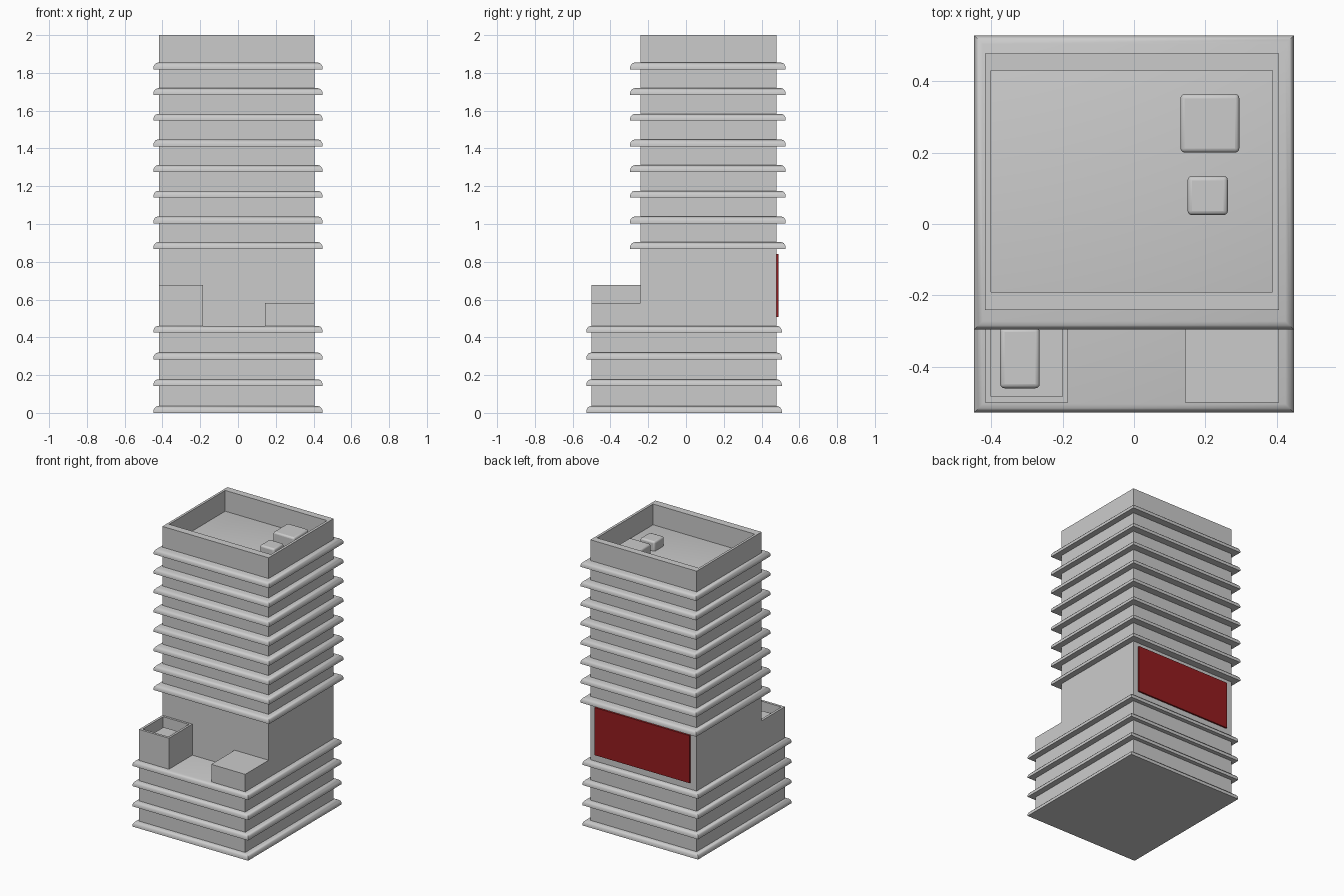
import bpy, bmesh

if "Cube" in bpy.data.objects:
    bpy.data.objects.remove(bpy.data.objects["Cube"])


def loft(name, rings):
    """Skin a stack of rectangles (x0, x1, y0, y1, z) and cap both ends."""
    bm = bmesh.new()
    loops = [[bm.verts.new(p) for p in ((x0, y0, z), (x1, y0, z), (x1, y1, z), (x0, y1, z))]
             for x0, x1, y0, y1, z in rings]
    bm.faces.new(loops[0][::-1])
    for a, b in zip(loops, loops[1:]):
        for i in range(4):
            j = (i + 1) % 4
            bm.faces.new((a[i], a[j], b[j], b[i]))
    bm.faces.new(loops[-1])
    mesh = bpy.data.meshes.new(name)
    bm.to_mesh(mesh)
    bm.free()
    ob = bpy.data.objects.new(name, mesh)
    bpy.context.collection.objects.link(ob)
    return ob


def box(name, x0, x1, y0, y1, z0, z1):
    return loft(name, [(x0, x1, y0, y1, z0), (x0, x1, y0, y1, z1)])


def tub(name, outer, inner, z0, z1, floor):
    """Block with a sunken roof behind a parapet."""
    return loft(name, [(*outer, z0), (*outer, z1), (*inner, z1), (*inner, floor)])


def smooth(ob):
    bpy.ops.object.select_all(action='DESELECT')
    ob.select_set(True)
    bpy.context.view_layer.objects.active = ob
    bpy.ops.object.shade_smooth_by_angle()


def rounded_box(name, *dims):
    ob = box(name, *dims)
    mod = ob.modifiers.new("round", 'BEVEL')
    mod.width, mod.segments = 0.012, 3
    smooth(ob)
    return ob


def ledges(name, y0, y1, z0, pitch, count):
    """Stack of floor slabs with a rounded upper edge."""
    x = 0.448
    ins = [(0.0, 0.0), (0.0, 0.012), (0.004, 0.023), (0.012, 0.032), (0.024, 0.036)]
    ob = loft(name, [(-x + d, x - d, y0 + d, y1 - d, z0 + h) for d, h in ins])
    mod = ob.modifiers.new("floors", 'ARRAY')
    mod.count = count
    mod.use_relative_offset = False
    mod.use_constant_offset = True
    mod.constant_offset_displace = (0, 0, pitch)
    smooth(ob)
    return ob


X0, X1 = -0.417, 0.406
FRONT, SETBACK, BACK = -0.50, -0.241, 0.478

# Podium and tower
box("podium", X0, X1, FRONT, BACK, 0, 0.455)
tub("tower", (X0, X1, SETBACK, BACK), (-0.40, 0.388, -0.19, 0.43), 0.455, 2.0, 1.835)

# Floor ledges
ledges("podium_ledges", -0.528, 0.507, 0.0, 0.1415, 4)
ledges("tower_ledges", -0.296, 0.528, 0.868, 0.1358, 8)

# Terrace blocks on the podium
tub("terrace_left_block", (X0, -0.185, FRONT, SETBACK), (-0.40, -0.20, -0.483, -0.256),
    0.455, 0.678, 0.58)
box("terrace_right_block", 0.143, X1, FRONT, SETBACK, 0.455, 0.583)

# Rooftop equipment boxes
rounded_box("terrace_roof_unit", -0.375, -0.264, -0.46, -0.29, 0.575, 0.63)
rounded_box("large_roof_unit", 0.13, 0.295, 0.20, 0.364, 1.82, 1.94)
rounded_box("small_roof_unit", 0.15, 0.263, 0.025, 0.134, 1.82, 1.92)

# Red panel on the rear wall
panel = box("rear_panel", -0.37, 0.367, BACK - 0.005, 0.489, 0.507, 0.84)
red = bpy.data.materials.new("dark_red")
red.diffuse_color = (0.3, 0.012, 0.014, 1)
red.use_nodes = True
red.node_tree.nodes["Principled BSDF"].inputs["Base Color"].default_value = red.diffuse_color
panel.data.materials.append(red)
